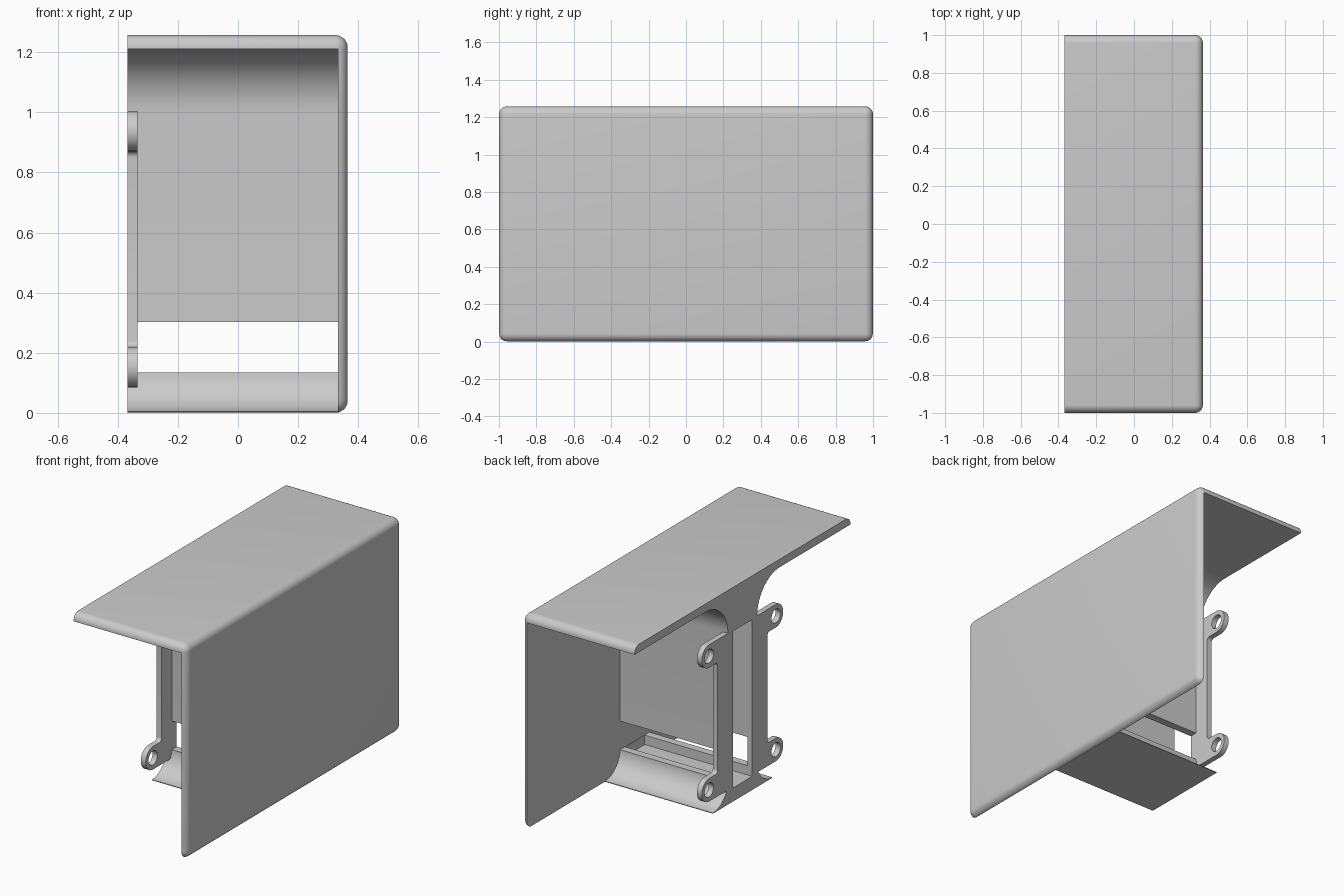
import bpy, bmesh
from math import sin, cos, radians
from mathutils import Vector

if "Cube" in bpy.data.objects:
    bpy.data.objects.remove(bpy.data.objects["Cube"], do_unlink=True)

grey = bpy.data.materials.new("plain_grey")
GREY = (0.6, 0.6, 0.6, 1)
grey.diffuse_color = GREY
grey.use_nodes = True
grey.node_tree.nodes["Principled BSDF"].inputs["Base Color"].default_value = GREY

X0, X1 = -0.367, 0.333      # open end and inner face of the large panel
TOP = 1.21                  # underside of the top panel


def add(name, bm):
    bmesh.ops.recalc_face_normals(bm, faces=bm.faces)
    mesh = bpy.data.meshes.new(name)
    bm.to_mesh(mesh)
    bm.free()
    mesh.materials.append(grey)
    ob = bpy.data.objects.new(name, mesh)
    bpy.context.collection.objects.link(ob)
    return ob


def box_mesh(lo, hi):
    bm = bmesh.new()
    bmesh.ops.create_cube(bm, size=1)
    lo, hi = Vector(lo), Vector(hi)
    for v in bm.verts:
        v.co = (lo + hi) / 2 + v.co * (hi - lo)
    return bm


def extrude(name, points, x0, x1):
    """Extrude a (y, z) outline along x."""
    bm = bmesh.new()
    face = bm.faces.new([bm.verts.new((x0, y, z)) for y, z in points])
    new = bmesh.ops.extrude_face_region(bm, geom=[face])["geom"]
    bmesh.ops.translate(bm, vec=(x1 - x0, 0, 0),
                        verts=[g for g in new if isinstance(g, bmesh.types.BMVert)])
    return add(name, bm)


def arc(cy, cz, r, a0, a1, n=14):
    angles = [radians(a0 + (a1 - a0) * i / n) for i in range(n + 1)]
    return [(cy + r * cos(a), cz + r * sin(a)) for a in angles]


def cut(ob, cutter):
    cutter.hide_render = True
    mod = ob.modifiers.new("cut", "BOOLEAN")
    mod.operation, mod.solver, mod.object = "DIFFERENCE", "EXACT", cutter
    bpy.context.view_layer.objects.active = ob
    bpy.ops.object.modifier_apply(modifier=mod.name)
    bpy.data.objects.remove(cutter, do_unlink=True)


def smooth(ob):
    bpy.ops.object.select_all(action="DESELECT")
    ob.select_set(True)
    bpy.context.view_layer.objects.active = ob
    bpy.ops.object.shade_smooth_by_angle(angle=radians(30))


# Rounded cover: large side panel and top panel, hollowed from one block
bm = box_mesh((-0.6, -1, 0), (0.365, 1, 1.257))
bmesh.ops.bevel(bm, geom=bm.edges[:], offset=0.042, segments=8,
                profile=0.5, affect="EDGES")
cover = add("cover_panels", bm)
cut(cover, add("inner_cutter", box_mesh((-2, -2, -1), (X1, 2, TOP))))
cut(cover, add("end_cutter", box_mesh((-2, -2, -1), (X0, 2, 2))))
smooth(cover)

# Central hollow spine, flaring into the top panel and the foot
WALL, R_TOP, R_FOOT = 0.135, 0.21, 0.14
half = [(WALL + R_FOOT, 0)]
half += arc(WALL + R_FOOT, R_FOOT + 0.004, R_FOOT, 270, 180)
half += arc(WALL + R_TOP, TOP - R_TOP, R_TOP, 180, 90)
spine = extrude("central_spine", half + [(-y, z) for y, z in reversed(half)], X0, X1)
cut(spine, add("cavity_cutter", box_mesh((-1, -0.09, 0.08), (X1 - 0.002, 0.09, 1.0))))
cut(spine, add("slot_cutter", box_mesh((-0.335, -1, 0.135), (1, 1, 0.303))))
smooth(spine)

# Mounting brackets with two round lugs each
LUG_Y, LUG_R, MID, STRIP, F = 0.31, 0.0675, 0.545, 0.23, 0.02
LUG_Z = 0.9375
upper = [(WALL - 0.005, LUG_Z + LUG_R)] + arc(LUG_Y, LUG_Z, LUG_R, 90, -90)
upper += arc(STRIP + F, LUG_Z - LUG_R - F, F, 90, 180, 6)
outline = upper + [(y, 2 * MID - z) for y, z in reversed(upper)]
for side, label in ((1, "back"), (-1, "front")):
    bracket = extrude(label + "_bracket", [(side * y, z) for y, z in outline], X0, -0.335)
    for z in (LUG_Z, 2 * MID - LUG_Z):
        hole = arc(side * LUG_Y, z, 0.041, 0, 345, 23)
        cut(bracket, extrude("hole_cutter", hole, -0.5, -0.2))
    smooth(bracket)
